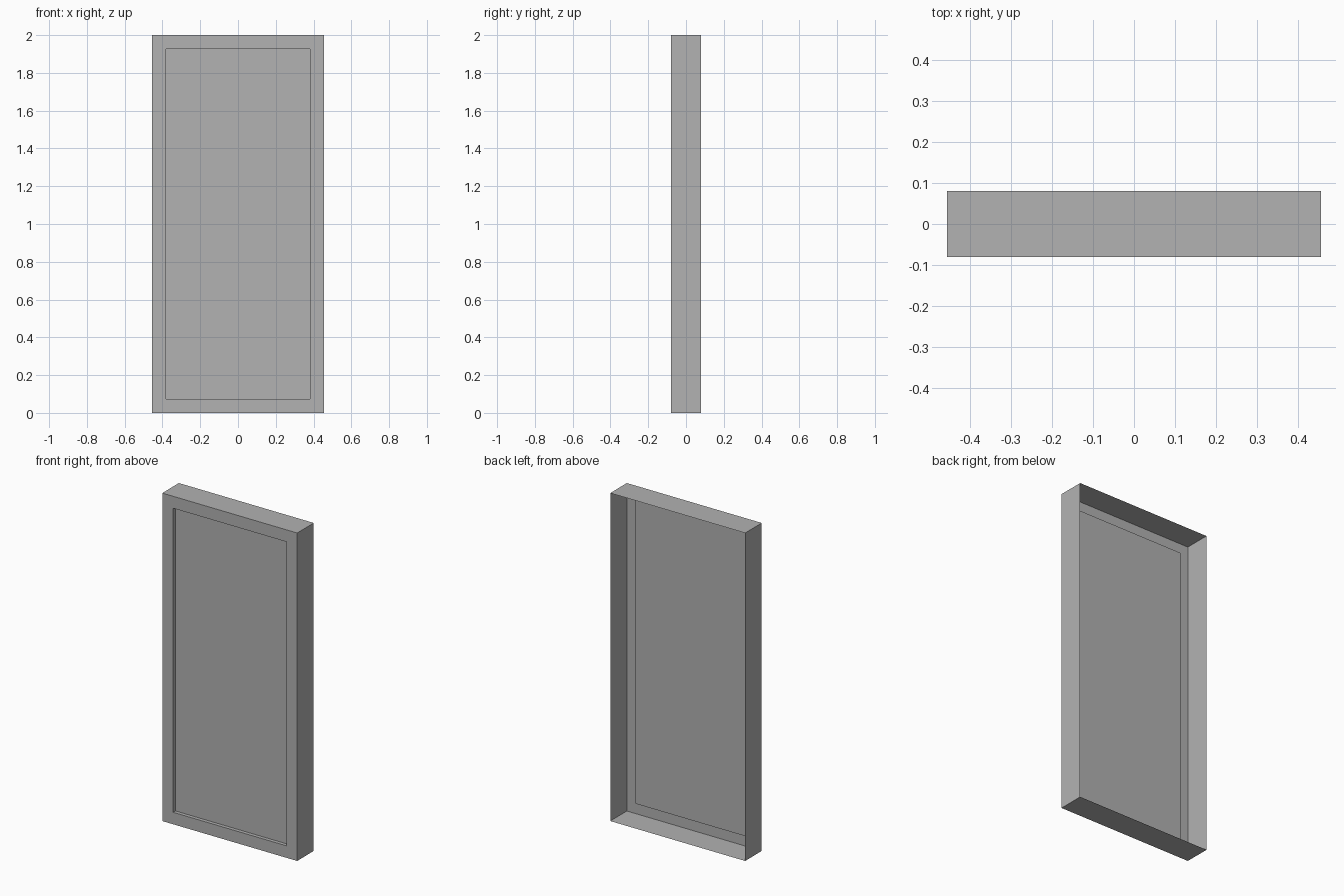
import bpy
import bmesh
from mathutils import Matrix, Vector

WIDTH, DEPTH, HEIGHT = 0.91, 0.16, 2.0
BORDER, RECESS = 0.073, 0.022

default = bpy.data.objects.get("Cube")
if default:
    bpy.data.objects.remove(default, do_unlink=True)

grey = bpy.data.materials.new("plain grey")
grey.use_nodes = True
colour = (0.447, 0.447, 0.447, 1.0)
grey.diffuse_color = colour
grey.node_tree.nodes["Principled BSDF"].inputs["Base Color"].default_value = colour

# Outer box, standing on the ground
bm = bmesh.new()
bmesh.ops.create_cube(bm, size=1.0)
bmesh.ops.transform(bm, verts=bm.verts,
                    matrix=Matrix.Translation((0, 0, HEIGHT / 2))
                    @ Matrix.Diagonal((WIDTH, DEPTH, HEIGHT, 1)))
bm.normal_update()

# Open back: the sides are a thin shell
back = [f for f in bm.faces if f.normal.y > 0.9]
bmesh.ops.delete(bm, geom=back, context='FACES_ONLY')

# Front border, with the panel pushed back behind it
panel = next(f for f in bm.faces if f.normal.y < -0.9)
bmesh.ops.inset_region(bm, faces=[panel], thickness=BORDER, use_even_offset=True)
panel = bmesh.ops.extrude_discrete_faces(bm, faces=[panel])["faces"][0]
bmesh.ops.translate(bm, verts=panel.verts, vec=Vector((0, RECESS, 0)))
bm.normal_update()

mesh = bpy.data.meshes.new("framed_panel")
bm.to_mesh(mesh)
bm.free()
mesh.materials.append(grey)
framed_panel = bpy.data.objects.new("framed_panel", mesh)
bpy.context.collection.objects.link(framed_panel)
